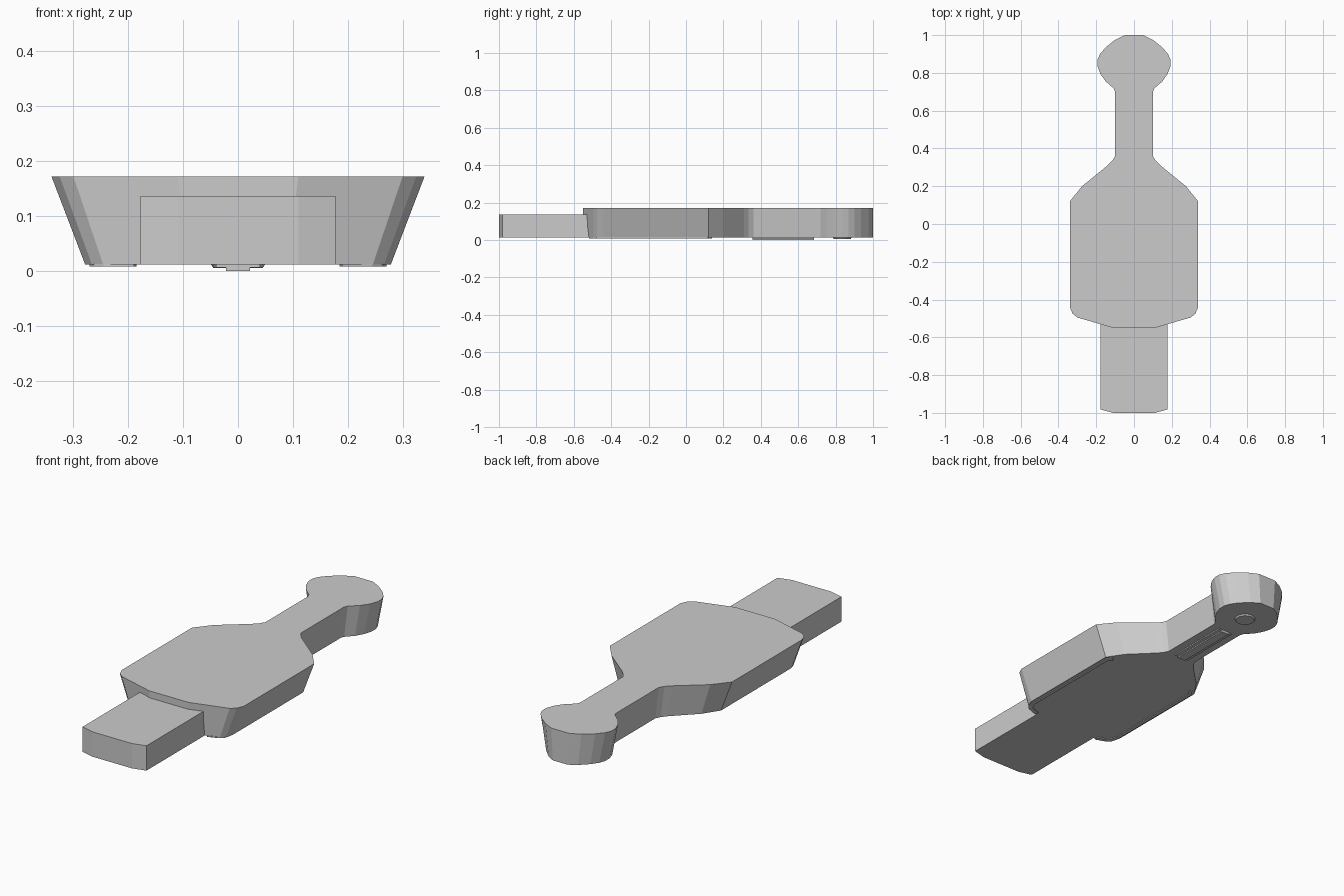
import bpy, bmesh, math

if "Cube" in bpy.data.objects:
    bpy.data.objects.remove(bpy.data.objects["Cube"])


def prism(name, outline, z0, z1, scale0=(1, 1), centre=(0, 0)):
    """Solid with the outline at z1 and a scaled copy of it at z0."""
    bm = bmesh.new()
    cx, cy = centre
    top = [bm.verts.new((x, y, z1)) for x, y in outline]
    low = [bm.verts.new((cx + (x - cx) * scale0[0], cy + (y - cy) * scale0[1], z0))
           for x, y in outline]
    bm.faces.new(top)
    bm.faces.new(low[::-1])
    n = len(top)
    for i in range(n):
        j = (i + 1) % n
        bm.faces.new((low[i], low[j], top[j], top[i]))
    bmesh.ops.recalc_face_normals(bm, faces=bm.faces)
    mesh = bpy.data.meshes.new(name)
    bm.to_mesh(mesh)
    bm.free()
    obj = bpy.data.objects.new(name, mesh)
    bpy.context.collection.objects.link(obj)
    return obj


def mirrored(half):
    """Close a right-hand half outline with its reflection."""
    return half + [(-x, y) for x, y in reversed(half)]


BASE = 0.012
TAPER = 0.82

# Main body: wide block, narrow neck and rounded head, narrowing downwards
body_half = [(0.11, -0.55), (0.30, -0.495), (0.325, -0.475), (0.34, -0.44),
             (0.34, 0.12), (0.275, 0.20), (0.14, 0.31), (0.115, 0.335),
             (0.10, 0.36), (0.10, 0.70), (0.108, 0.718), (0.15, 0.755),
             (0.178, 0.795), (0.193, 0.835), (0.193, 0.87), (0.18, 0.90),
             (0.15, 0.935), (0.10, 0.975), (0.05, 1.0)]
prism("body", mirrored(body_half), BASE, 0.172, (TAPER, 1))

# Front tongue, slightly lower than the body
tongue_half = [(0.11, -1.0), (0.178, -0.982), (0.178, -0.50)]
prism("tongue", mirrored(tongue_half), BASE, 0.137)

# Thin pads hugging the lower side edges
pad = [(0.19, -0.518), (0.245, -0.498), (0.262, -0.482), (0.271, -0.45),
       (0.271, 0.115), (0.25, 0.14),
       (0.235, 0.125), (0.252, 0.105), (0.252, -0.445), (0.245, -0.465),
       (0.235, -0.48), (0.185, -0.498)]
for side, s in (("right", 1), ("left", -1)):
    prism(side + "_pad", [(x * s, y) for x, y in pad], 0.008, BASE + 0.001)

# Rail under the neck with a central ridge
for name, w, z0, z1 in (("neck_rail", 0.04, 0.006, BASE + 0.001),
                        ("neck_ridge", 0.022, 0.0, 0.007)):
    prism(name, mirrored([(w, 0.355), (w, 0.685)]), z0, z1)

# Round button under the head
circle = [(0.05 * math.cos(math.tau * i / 16), 0.835 + 0.05 * math.sin(math.tau * i / 16))
          for i in range(16)]
prism("head_button", circle, 0.005, BASE + 0.001, (0.9, 0.9), (0, 0.835))
